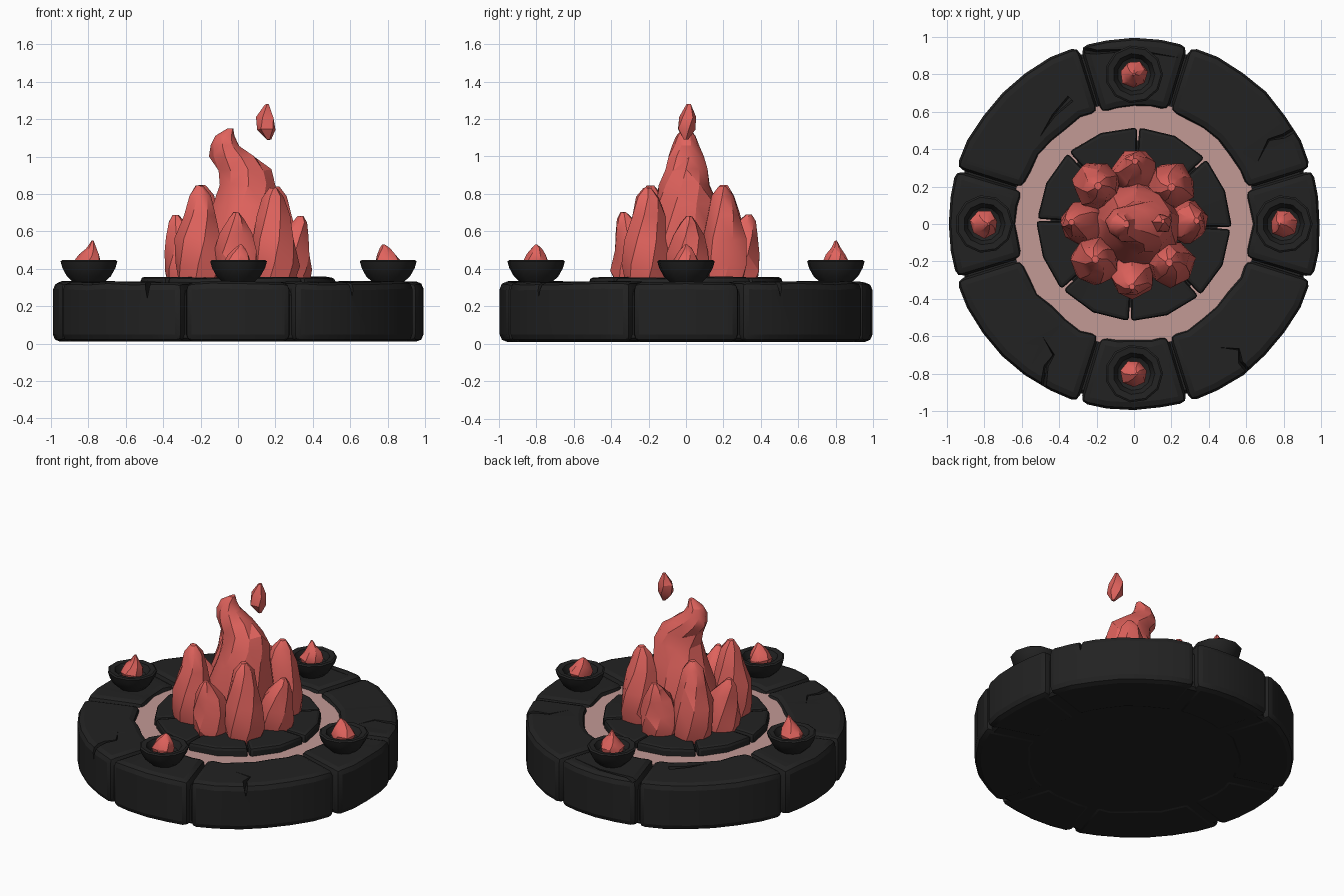
import bpy, bmesh, math, random
from math import sin, cos, radians, tau
from mathutils import Vector

random.seed(4)
if "Cube" in bpy.data.objects:
    bpy.data.objects.remove(bpy.data.objects["Cube"])


def material(name, rgb):
    m = bpy.data.materials.new(name)
    m.use_nodes = True
    m.diffuse_color = (*rgb, 1)
    m.node_tree.nodes["Principled BSDF"].inputs["Base Color"].default_value = (*rgb, 1)
    return m


STONE = material("charcoal stone", (0.016, 0.016, 0.016))
FIRE = material("coral flame", (0.75, 0.125, 0.11))
GLOW = material("pale pink glow", (0.54, 0.32, 0.30))


def finish(name, bm, mat, angle=30):
    bmesh.ops.recalc_face_normals(bm, faces=bm.faces)
    mesh = bpy.data.meshes.new(name)
    bm.to_mesh(mesh)
    bm.free()
    ob = bpy.data.objects.new(name, mesh)
    bpy.context.collection.objects.link(ob)
    mesh.materials.append(mat)
    smooth(ob, angle)
    return ob


def select(ob):
    bpy.ops.object.select_all(action="DESELECT")
    ob.select_set(True)
    bpy.context.view_layer.objects.active = ob


def smooth(ob, angle):
    select(ob)
    bpy.ops.object.shade_smooth_by_angle(angle=radians(angle))


def loft(bm, rings, closed_ends=True):
    """Skin a list of equally long vertex rings."""
    for a, b in zip(rings, rings[1:]):
        n = len(a)
        for i in range(n):
            bm.faces.new((a[i], a[(i + 1) % n], b[(i + 1) % n], b[i]))
    if closed_ends:
        bm.faces.new(rings[0])
        bm.faces.new(rings[-1])


def lathe(name, profile, sides, mat, centre=(0, 0), angle=30):
    bm = bmesh.new()
    rings = [[bm.verts.new((centre[0] + r * cos(tau * i / sides),
                            centre[1] + r * sin(tau * i / sides), z))
              for i in range(sides)] for r, z in profile]
    loft(bm, rings)
    return finish(name, bm, mat, angle)


# Cracks: zigzag wedges that widen along their path
def crack_cutter(path, top):
    bm = bmesh.new()
    rings = []
    for i, p in enumerate(path):
        t = (i + 0.15) / (len(path) - 1)
        a, b = Vector(path[max(i - 1, 0)]), Vector(path[min(i + 1, len(path) - 1)])
        side = (b - a).orthogonal().normalized() * 0.022 * t
        p = Vector(p)
        rings.append([bm.verts.new((*(p + side), top + 0.02)),
                      bm.verts.new((*(p - side), top + 0.02)),
                      bm.verts.new((*p, top - 0.09 * t))])
    loft(bm, rings)
    ob = finish("crack_cutter", bm, STONE)
    ob.hide_render = True
    return ob


# Curved, rounded stone block between two angles
def stone(name, mid, half, r0, r1, z0, z1, steps, bevel, rough, cracks=()):
    bm = bmesh.new()
    rings = []
    for i in range(steps + 1):
        a = radians(mid - half + 2 * half * i / steps)
        inner = r0 + random.uniform(-rough, rough)
        outer = r1 - random.uniform(0, rough)
        lift = random.uniform(-rough, rough) * 0.5
        rings.append([bm.verts.new((r * cos(a), r * sin(a), z)) for r, z in
                      ((inner, z0), (outer, z0), (outer, z1 + lift), (inner, z1 + lift))])
    loft(bm, rings)
    ob = finish(name, bm, STONE)
    mod = ob.modifiers.new("rounded", "BEVEL")
    mod.width, mod.segments, mod.limit_method = bevel, 2, "ANGLE"
    mod.angle_limit = radians(40)
    cutters = [crack_cutter(c, z1) for c in cracks]
    for c in cutters:
        cut = ob.modifiers.new("crack", "BOOLEAN")
        cut.operation, cut.solver, cut.object = "DIFFERENCE", "EXACT", c
    select(ob)
    for m in list(ob.modifiers):
        bpy.ops.object.modifier_apply(modifier=m.name)
    for c in cutters:
        bpy.data.objects.remove(c)
    smooth(ob, 32)
    return ob


# Flame from rows of (x, y, z, x radius, y radius), lightly chiselled
def flame(name, rows, sides=7, rough=0.1):
    bm = bmesh.new()
    rings = []
    for k, (x, y, z, rx, ry) in enumerate(rows):
        ring = []
        for i in range(sides):
            a = tau * (i + 0.25 * k) / sides
            f = 1.03 + random.uniform(-rough, rough)
            ring.append(bm.verts.new((x + rx * f * cos(a), y + ry * f * sin(a),
                                      z + random.uniform(-rough, rough) * min(rx, 0.1))))
        rings.append(ring)
    loft(bm, rings)
    bmesh.ops.triangulate(bm, faces=bm.faces)
    return finish(name, bm, FIRE, 28)


# Base slab under the stones and glowing floor
lathe("base_slab", [(0.93, 0.015), (0.95, 0.03), (0.95, 0.26), (0.93, 0.28)], 40, STONE)
lathe("glow_floor", [(0.66, 0.27), (0.66, 0.30)], 40, GLOW)

# Outer ring: narrow stones under the bowls, wide stones between
cracks = {
    45: [[(0.66, 0.33), (0.72, 0.45), (0.80, 0.47), (0.92, 0.54)]],
    90: [[(0.24, 0.89), (0.0, 0.93), (-0.2, 0.92), (-0.26, 0.93)]],
    135: [[(-0.50, 0.47), (-0.43, 0.58), (-0.34, 0.67)]],
    225: [[(-0.49, -0.60), (-0.43, -0.70), (-0.47, -0.76), (-0.49, -0.90)]],
    315: [[(0.45, -0.66), (0.56, -0.67), (0.57, -0.74), (0.64, -0.82)]],
}
for k in range(8):
    mid = 45 * k
    half, steps = (16.8, 4) if k % 2 == 0 else (27.5, 6)
    stone(f"outer_stone_{k + 1}", mid, half, 0.625, 1.0, 0.01, 0.33, steps, 0.04, 0.01,
          cracks.get(mid, ()))

# Inner hearth ring
for k in range(8):
    stone(f"hearth_stone_{k + 1}", 45 * k + 20, 21.9, 0.26, 0.525, 0.26, 0.355, 2, 0.02, 0.008)
lathe("hearth_core", [(0.45, 0.27), (0.45, 0.325)], 16, STONE)

# Bowls with small flames
bowl = [(0.07, 0.315), (0.12, 0.36), (0.145, 0.405), (0.155, 0.44), (0.145, 0.447),
        (0.112, 0.443), (0.09, 0.40), (0.06, 0.385)]
for side, x, y, lean, tip in (("front", 0, -0.8, 0.01, 0.53), ("back", 0, 0.8, 0.0, 0.55),
                              ("left", 0.8, 0, -0.015, 0.53), ("right", -0.8, 0, 0.015, 0.55)):
    lathe(f"{side}_bowl", bowl, 11, STONE, (x, y), 35)
    flame(f"{side}_bowl_flame", [
        (x, y, 0.38, 0.055, 0.055), (x, y, 0.435, 0.072, 0.072),
        (x + lean * 0.5, y, 0.475, 0.052, 0.052),
        (x + lean, y, 0.51, 0.027, 0.027), (x + lean * 1.5, y, tip, 0.006, 0.006)])

# Central curling flame
flame("main_flame", [
    (0.0, 0, 0.32, 0.22, 0.22), (0.02, 0, 0.55, 0.22, 0.22), (0.045, 0, 0.74, 0.17, 0.165),
    (0.055, 0, 0.85, 0.148, 0.135), (0.03, 0, 0.93, 0.14, 0.11), (-0.025, 0, 1.0, 0.122, 0.095),
    (-0.07, 0, 1.06, 0.075, 0.07), (-0.07, 0, 1.11, 0.05, 0.05),
    (-0.04, 0, 1.15, 0.015, 0.02)], 9, 0.06)

# Ring of flame tongues: share of height, distance from middle, radius
short = [(0, 0.27, 0.105), (0.2, 0.272, 0.12), (0.45, 0.277, 0.112), (0.7, 0.295, 0.083),
         (0.9, 0.325, 0.045), (1, 0.335, 0.016)]
tall = [(0, 0.28, 0.11), (0.2, 0.288, 0.125), (0.45, 0.285, 0.118), (0.7, 0.275, 0.088),
        (0.9, 0.275, 0.06), (1, 0.28, 0.02)]
for k in range(8):
    a = tau * k / 8 + random.uniform(-0.06, 0.06)
    shape, top = (short, 0.69) if k % 2 == 0 else (tall, 0.83)
    top += random.uniform(-0.02, 0.02)
    flame(f"flame_tongue_{k + 1}", [
        (d * cos(a), d * sin(a), 0.32 + t * (top - 0.32), r, r) for t, d, r in shape])

# Floating spark
flame("floating_spark", [
    (0.165, 0.0, 1.09, 0.012, 0.012), (0.155, 0.0, 1.145, 0.05, 0.048),
    (0.148, 0.01, 1.21, 0.048, 0.045), (0.155, 0.015, 1.28, 0.01, 0.012)], 5, 0.08)
